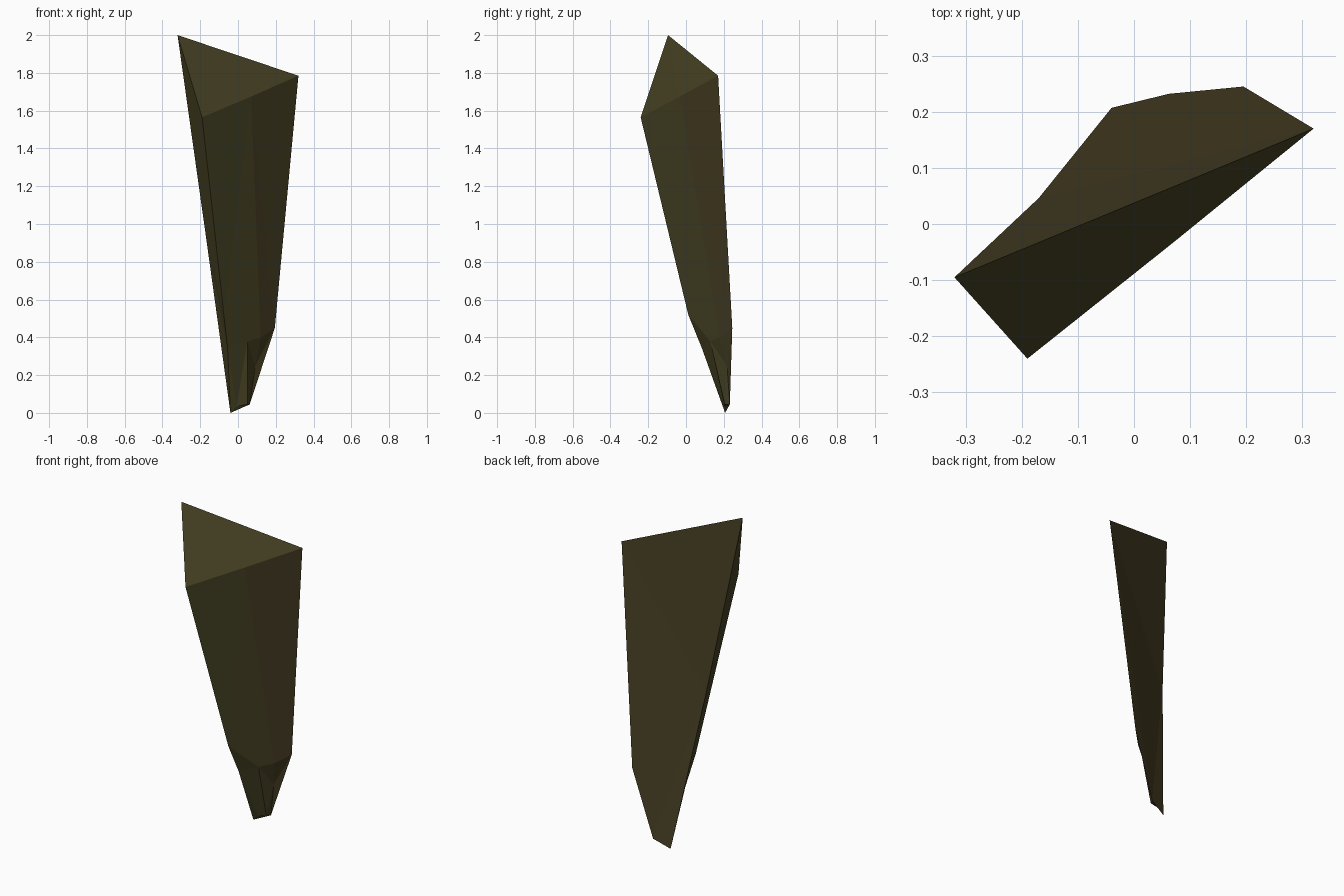
import bpy
import bmesh

default_cube = bpy.data.objects.get("Cube")
if default_cube:
    bpy.data.objects.remove(default_cube, do_unlink=True)


def make_material(name, colour):
    material = bpy.data.materials.new(name)
    material.use_nodes = True
    material.diffuse_color = colour
    shader = material.node_tree.nodes["Principled BSDF"]
    shader.inputs["Base Color"].default_value = colour
    shader.inputs["Roughness"].default_value = 0.9
    return material


olive = make_material("olive", (0.062, 0.054, 0.017, 1))
brown = make_material("brown", (0.059, 0.046, 0.016, 1))

# Corners of the broken shard, from the wide end down to the narrow tip
corners = {
    # Wide slanted end
    "top_peak": (-0.32, -0.095, 2),
    "top_front": (-0.19, -0.24, 1.565),
    "top_fold": (0.07, -0.033, 1.675),
    "top_back": (0.32, 0.17, 1.785),
    # Narrow side edge
    "side_middle": (-0.17, 0.046, 0.935),
    "side_front": (-0.075, 0.012, 0.52),
    "side_low": (-0.055, 0.085, 0.34),
    # Shoulder and neck
    "shoulder": (0.195, 0.245, 0.45),
    "shoulder_front": (0.12, 0.18, 0.4),
    "ridge": (0.05, 0.128, 0.38),
    "neck": (0.092, 0.217, 0.25),
    # Tip
    "tip_back": (0.062, 0.232, 0.045),
    "tip_front": (0.05, 0.205, 0.045),
    "tip_notch": (-0.008, 0.203, 0.035),
    "tip_point": (-0.04, 0.207, 0),
}

# Each facet is a loop of corner names and a material
facets = [
    ("top_peak top_front top_fold top_back", olive),
    ("top_front side_front ridge shoulder_front top_fold", olive),
    ("top_fold shoulder_front shoulder top_back", brown),
    ("shoulder shoulder_front ridge neck", olive),
    ("neck ridge tip_front tip_back", olive),
    ("side_front side_low ridge", olive),
    ("side_low tip_point tip_notch tip_front ridge", olive),
    ("top_peak side_middle tip_point side_low side_front top_front", olive),
    ("tip_point tip_notch tip_front tip_back", olive),
    ("top_peak top_back shoulder neck tip_back tip_point side_middle", brown),
]

mesh = bpy.data.meshes.new("shard")
shard = bpy.data.objects.new("shard", mesh)
bpy.context.collection.objects.link(shard)
materials = [olive, brown]
for material in materials:
    mesh.materials.append(material)

bm = bmesh.new()
points = {name: bm.verts.new(place) for name, place in corners.items()}
for loop, material in facets:
    face = bm.faces.new([points[name] for name in loop.split()])
    face.material_index = materials.index(material)
    face.smooth = False
bmesh.ops.triangulate(bm, faces=bm.faces[:])
bmesh.ops.recalc_face_normals(bm, faces=bm.faces[:])
bm.to_mesh(mesh)
bm.free()
